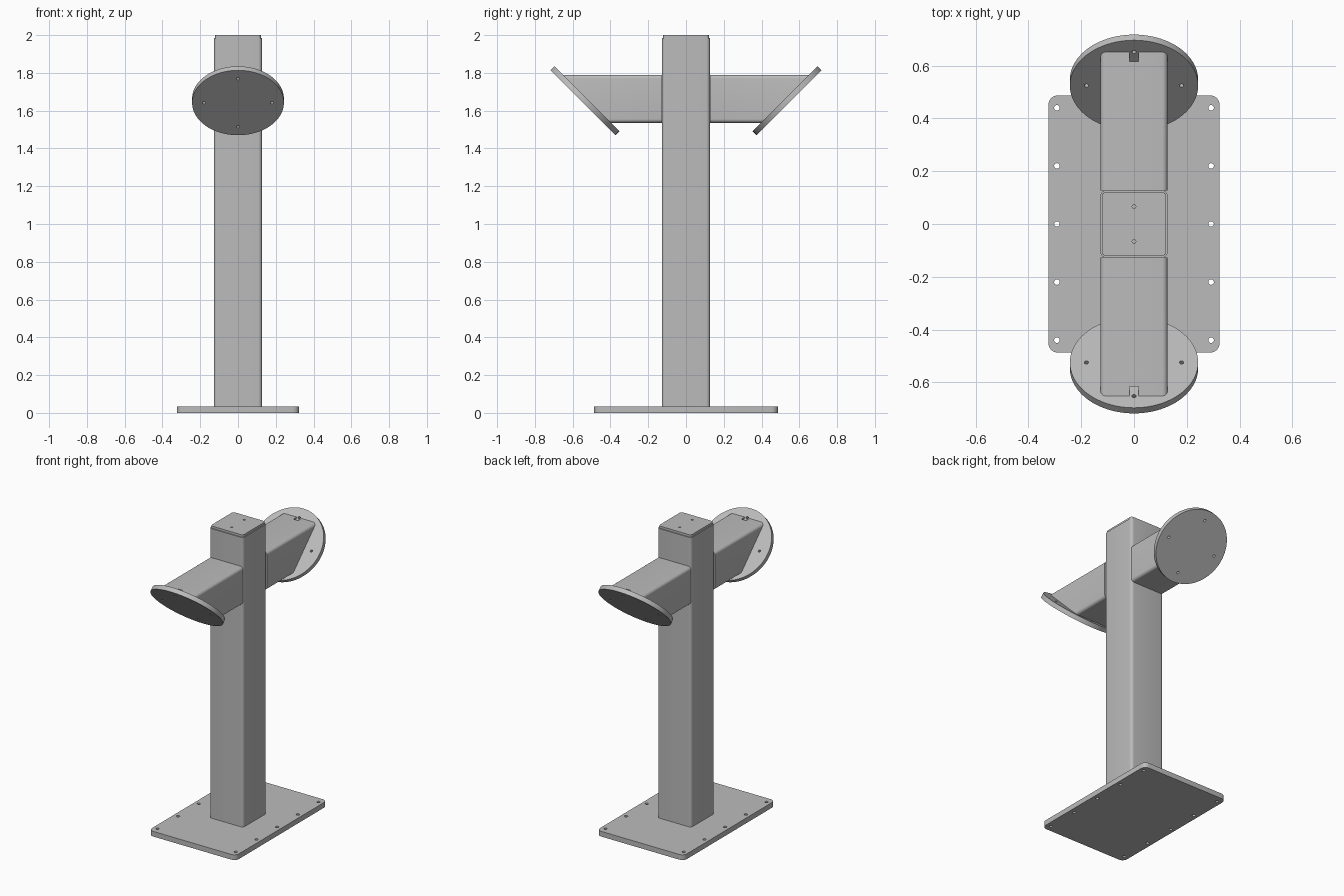
import bpy, bmesh, math
from mathutils import Matrix, Vector

old = bpy.data.objects.get("Cube")
if old:
    bpy.data.objects.remove(old, do_unlink=True)

grey = bpy.data.materials.new("plain grey")
grey.use_nodes = True
colour = (0.5, 0.5, 0.5, 1)
grey.diffuse_color = colour
grey.node_tree.nodes["Principled BSDF"].inputs["Base Color"].default_value = colour


def add_object(name, bm):
    bmesh.ops.recalc_face_normals(bm, faces=bm.faces)
    mesh = bpy.data.meshes.new(name)
    bm.to_mesh(mesh)
    bm.free()
    mesh.materials.append(grey)
    obj = bpy.data.objects.new(name, mesh)
    bpy.context.collection.objects.link(obj)
    return obj


def cut(obj, bm):
    """Subtract the cutter mesh and bake the result."""
    cutter = add_object("cutter", bm)
    cutter.hide_render = True
    mod = obj.modifiers.new("cut", 'BOOLEAN')
    mod.operation, mod.solver, mod.object = 'DIFFERENCE', 'EXACT', cutter
    deps = bpy.context.evaluated_depsgraph_get()
    baked = bpy.data.meshes.new_from_object(obj.evaluated_get(deps))
    obj.modifiers.clear()
    obj.data = baked
    bpy.data.objects.remove(cutter, do_unlink=True)


def smooth(obj):
    bpy.ops.object.select_all(action='DESELECT')
    obj.select_set(True)
    bpy.context.view_layer.objects.active = obj
    bpy.ops.object.shade_smooth_by_angle(angle=math.radians(35))


def rounded_rect(hx, hy, r, steps=6):
    pts = []
    for k, (sx, sy) in enumerate([(1, 1), (-1, 1), (-1, -1), (1, -1)]):
        for i in range(steps + 1):
            a = math.pi / 2 * (k + i / steps)
            pts.append((sx * (hx - r) + r * math.cos(a), sy * (hy - r) + r * math.sin(a)))
    return pts


def plate(name, hx, hy, r, z0, z1):
    bm = bmesh.new()
    face = bm.faces.new([bm.verts.new((x, y, z0)) for x, y in rounded_rect(hx, hy, r)])
    ext = bmesh.ops.extrude_face_region(bm, geom=[face])["geom"]
    bmesh.ops.translate(bm, vec=(0, 0, z1 - z0), verts=[v for v in ext if isinstance(v, bmesh.types.BMVert)])
    return add_object(name, bm)


def tube(name, half, r, wall, start, end):
    """Hollow square tube; start and end map a section point to a position."""
    outer, inner = rounded_rect(half, half, r), rounded_rect(half - wall, half - wall, r - wall)
    bm = bmesh.new()
    rings = [[bm.verts.new(place(*p)) for p in pts]
             for pts, place in ((outer, start), (outer, end), (inner, end), (inner, start))]
    n = len(outer)
    for k in range(4):
        a, b = rings[k], rings[(k + 1) % 4]
        for i in range(n):
            j = (i + 1) % n
            bm.faces.new((a[i], a[j], b[j], b[i]))
    return add_object(name, bm)


def drills(points, r, z, depth=0.2):
    bm = bmesh.new()
    for x, y in points:
        bmesh.ops.create_cone(bm, cap_ends=True, segments=20, radius1=r, radius2=r, depth=depth,
                              matrix=Matrix.Translation((x, y, z)))
    return bm


BASE_TOP, POST_TOP, HALF = 0.035, 1.985, 0.127
ARM_Z, DISC_Y, DISC_Z, DISC_T = 1.663, 0.535, 1.6525, 0.03

# Base plate with two rows of bolt holes
base = plate("base_plate", 0.324, 0.487, 0.035, 0, BASE_TOP)
cut(base, drills([(s * 0.292, i * 0.22) for s in (-1, 1) for i in range(-2, 3)], 0.0105, 0))
smooth(base)

# Post and its cap
smooth(tube("post", HALF, 0.02, 0.012,
            lambda x, y: (x, y, BASE_TOP), lambda x, y: (x, y, POST_TOP)))
cap = plate("post_cap", 0.121, 0.121, 0.015, POST_TOP, 2)
cut(cap, drills([(0, 0.066), (0, -0.066)], 0.007, 2))
smooth(cap)

# Mitred arms and tilted mounting discs, one each way
plane_offset = DISC_Z - DISC_Y + DISC_T / 2 * math.sqrt(2)
for side, label in ((-1, "front"), (1, "back")):
    arm = tube(label + "_arm", HALF, 0.02, 0.012,
               lambda x, z: (x, side * HALF, ARM_Z + z),
               lambda x, z: (x, side * (ARM_Z + z - plane_offset), ARM_Z + z))
    notch = bmesh.new()
    bmesh.ops.create_cube(notch, size=1, matrix=Matrix.Translation((0, side * 0.665, 1.79))
                          @ Matrix.Diagonal((0.035, 0.1, 0.1, 1)))
    cut(arm, notch)
    smooth(arm)

    bm = bmesh.new()
    bmesh.ops.create_cone(bm, cap_ends=True, segments=72, radius1=0.243, radius2=0.243, depth=DISC_T)
    disc = add_object(label + "_disc", bm)
    cut(disc, drills([(0.18, 0), (-0.18, 0), (0, 0.18), (0, -0.18)], 0.008, 0))
    disc.data.transform(Matrix.Translation(Vector((0, side * DISC_Y, DISC_Z)))
                        @ Matrix.Rotation(side * math.pi / 4, 4, 'X'))
    smooth(disc)
